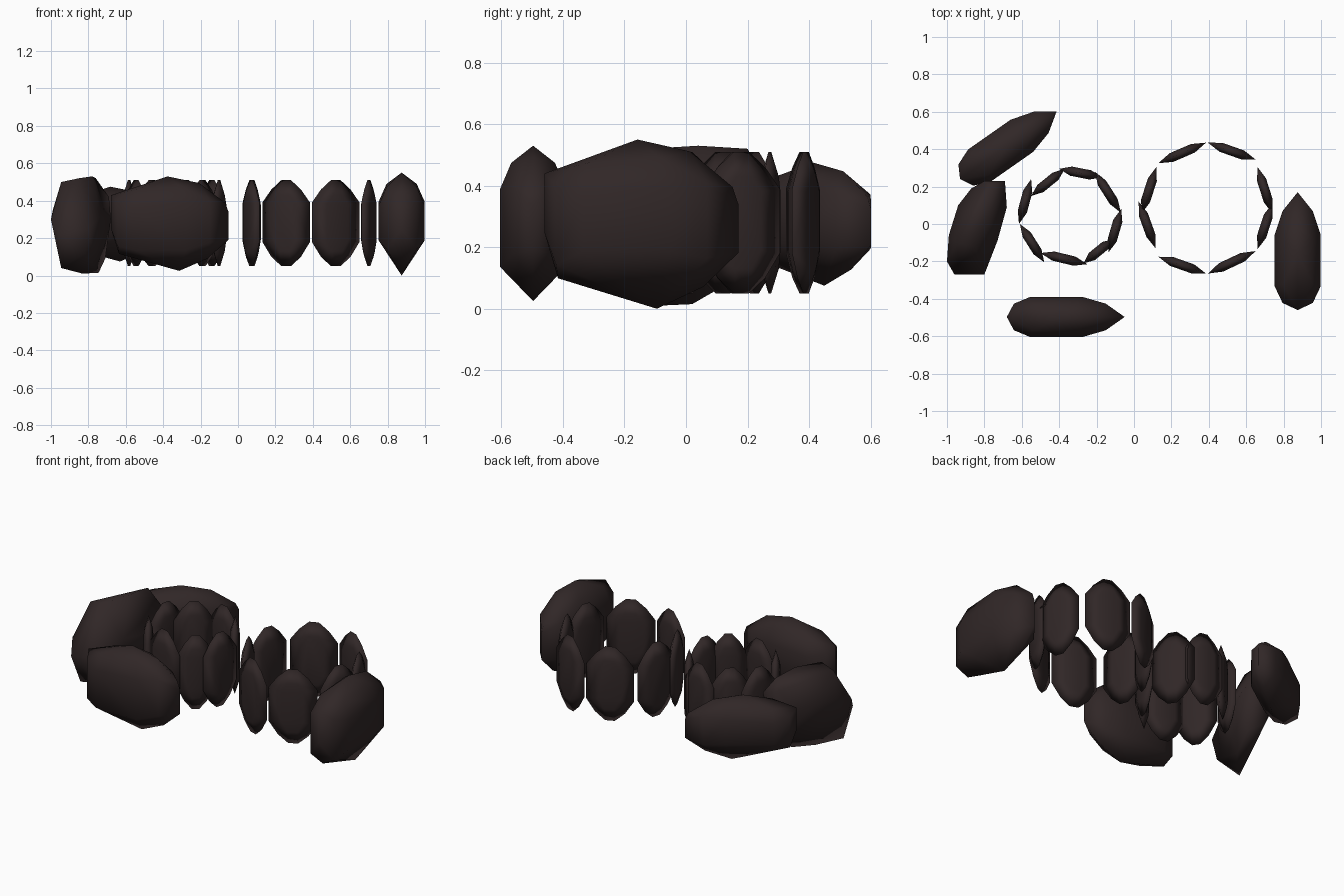
import bpy, bmesh, math
from mathutils import Vector

if "Cube" in bpy.data.objects:
    bpy.data.objects.remove(bpy.data.objects["Cube"])

stone = bpy.data.materials.new("dark brown stone")
stone.diffuse_color = (0.03, 0.02, 0.02, 1)
stone.use_nodes = True
stone.node_tree.nodes["Principled BSDF"].inputs["Base Color"].default_value = stone.diffuse_color


def hull(name, points):
    """Convex stone wrapped around a few points, smooth shaded."""
    bm = bmesh.new()
    for p in points:
        bm.verts.new(p)
    bmesh.ops.convex_hull(bm, input=bm.verts)
    loose = [v for v in bm.verts if not v.link_faces]
    bmesh.ops.delete(bm, geom=loose, context='VERTS')
    bmesh.ops.recalc_face_normals(bm, faces=bm.faces)
    for f in bm.faces:
        f.smooth = True
    me = bpy.data.meshes.new(name)
    bm.to_mesh(me)
    bm.free()
    me.materials.append(stone)
    ob = bpy.data.objects.new(name, me)
    bpy.context.collection.objects.link(ob)


# Boulder shape: (along, across, height), all as fractions, mirrored across
CENTRE = [(0, .80), (.48, 1), (.75, .93), (.97, .72), (1, .62), (1, .33),
          (.82, .13), (.58, 0), (.07, .18), (0, .45)]
MIDDLE = [(.06, .72), (.22, .86), (.60, .89), (.84, .74), (.84, .30), (.06, .26)]


def boulder(name, start, angle, length, width, z0, z1, low=.34):
    d = Vector((math.cos(angle), math.sin(angle), 0))
    n = Vector((-d.y, d.x, 0))
    outer = [(.20, .68), (.20, low), (.64, .72), (.64, low)]
    pts = []
    for layer, w in ((CENTRE, 0), (MIDDLE, .66), (outer, 1)):
        for u, h in layer:
            for s in ((-1, 1) if w else (1,)):
                pts.append(Vector((*start, z0 + h * (z1 - z0)))
                           + d * u * length + n * s * w * width / 2)
    hull(name, pts)


# Large boulders
boulder("right_boulder", (.875, -.46), math.pi / 2, .63, .245, 0, .55)
boulder("front_boulder", (-.68, -.497), 0, .63, .215, .025, .53, .22)
boulder("back_boulder", (-.93, .24), math.radians(35), .63, .21, .075, .475)
hull("left_boulder", [
    (-.80, .23, .46), (-.69, .23, .42), (-.68, .09, .3), (-.80, -.27, .25),
    (-.96, -.27, .22), (-1, -.2, .3), (-.99, -.06, .35), (-.94, .10, .35),
    (-.87, .19, .35), (-.945, -.1, .50), (-.78, .04, .53), (-.76, .2, .52),
    (-.85, -.12, .52), (-.945, -.2, .04), (-.83, -.09, .01),
    (-.745, .02, .015), (-.71, .15, .09), (-.8, .2, .15), (-.82, -.25, .12),
    (-.73, -.09, .32)])


def slab(name, a, b):
    """Thin upright stone between two plan points."""
    a, b = Vector((*a, 0)), Vector((*b, 0))
    mid, half = (a + b) / 2, (b - a) / 2
    n = Vector((-half.y, half.x, 0)).normalized() * .025
    pts = []
    for s in (-1, 1):
        for u, z in ((.2, .51), (.62, .46), (1, .39), (1, .18), (.62, .10), (.2, .05)):
            pts.append(mid + half * s * u + Vector((0, 0, z)))
        for t in (-1, 1):
            for u, z in ((.45, .38), (.45, .19), (.2, .43), (.2, .13)):
                pts.append(mid + half * s * u + n * t + Vector((0, 0, z)))
    hull(name, pts)


# Small ring: overlapping irregular stones
SMALL = [((-.61, 0), (-.48, -.205)), ((-.50, -.155), (-.25, -.215)),
         ((-.27, -.21), (-.11, -.08)), ((-.135, -.15), (-.068, .08)),
         ((-.21, .28), (-.07, .06)), ((-.40, .295), (-.17, .25)),
         ((-.55, .15), (-.37, .295)), ((-.615, 0), (-.55, .24))]
# Large ring: eight stones, slightly uneven gaps
LARGE = [((.66, .305), (.74, .055)), ((.74, .11), (.66, -.135)),
         ((.65, -.145), (.395, -.265)), ((.385, -.265), (.13, -.175)),
         ((.115, -.13), (.025, .12)), ((.04, .055), (.12, .305)),
         ((.13, .325), (.385, .435)), ((.395, .435), (.65, .345))]
for ring, stones in (("small", SMALL), ("large", LARGE)):
    for i, (a, b) in enumerate(stones):
        slab(f"{ring}_ring_stone_{i + 1}", a, b)
